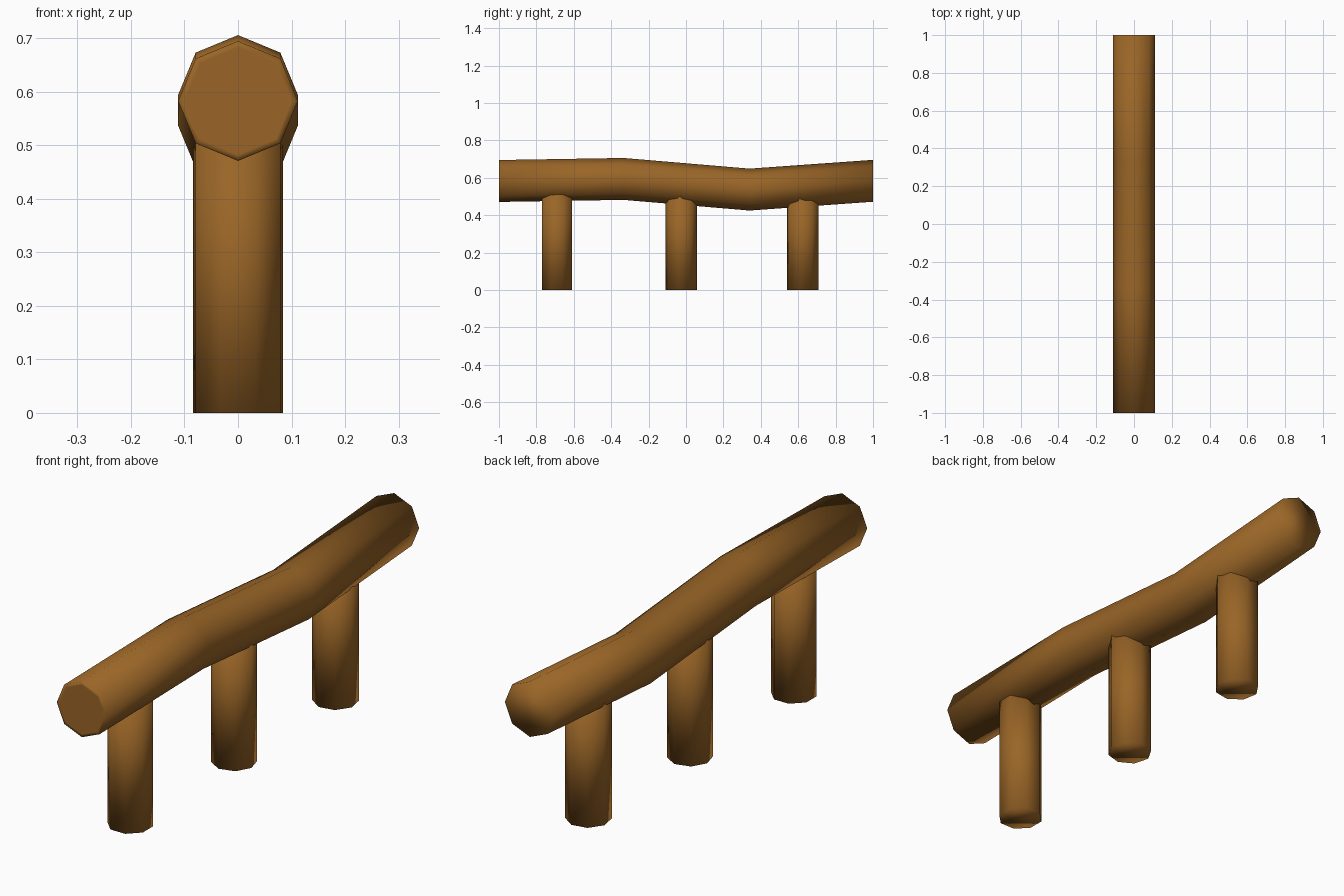
import bpy, bmesh, math

if "Cube" in bpy.data.objects:
    bpy.data.objects.remove(bpy.data.objects["Cube"])

wood = bpy.data.materials.new("brown wood")
wood.diffuse_color = (0.32, 0.13, 0.02, 1)
wood.use_nodes = True
wood.node_tree.nodes["Principled BSDF"].inputs["Base Color"].default_value = wood.diffuse_color
SIDES = 8


def prism(name, rings, inset_first=False):
    """Skin a list of point rings into a capped, smooth-shaded tube."""
    bm = bmesh.new()
    loops = [[bm.verts.new(p) for p in ring] for ring in rings]
    for a, b in zip(loops, loops[1:]):
        for i in range(SIDES):
            j = (i + 1) % SIDES
            bm.faces.new((a[i], a[j], b[j], b[i]))
    first = bm.faces.new(loops[0])
    bm.faces.new(loops[-1])
    bmesh.ops.recalc_face_normals(bm, faces=bm.faces)
    if inset_first:
        bmesh.ops.inset_region(bm, faces=[first], thickness=0.012)
        bmesh.ops.inset_region(bm, faces=[first], thickness=0.02)
    for f in bm.faces:
        f.smooth = True
    mesh = bpy.data.meshes.new(name)
    bm.to_mesh(mesh)
    bm.free()
    mesh.materials.append(wood)
    obj = bpy.data.objects.new(name, mesh)
    bpy.context.collection.objects.link(obj)
    return obj


def circle(r, turn=0.0):
    return [(r * math.cos(turn + i * math.tau / SIDES),
             r * math.sin(turn + i * math.tau / SIDES)) for i in range(SIDES)]


# Bent log: octagonal rings along y, with a ringed cut at the front end
path = [(-1, 0.583), (-0.335, 0.594), (0.34, 0.537), (1, 0.584)]
prism("log_beam", [[(u, y, z + v) for u, v in circle(0.112)] for y, z in path], True)

# Three upright posts, each turned a little differently
posts = [("front_post", -0.69, 22.5, 0.086), ("middle_post", -0.025, -7, 0.085),
         ("back_post", 0.625, -12, 0.086)]
for name, y, turn, r in posts:
    prism(name, [[(u, y + v, z) for u, v in circle(r, math.radians(turn))]
                 for z in (0, 0.53)])
